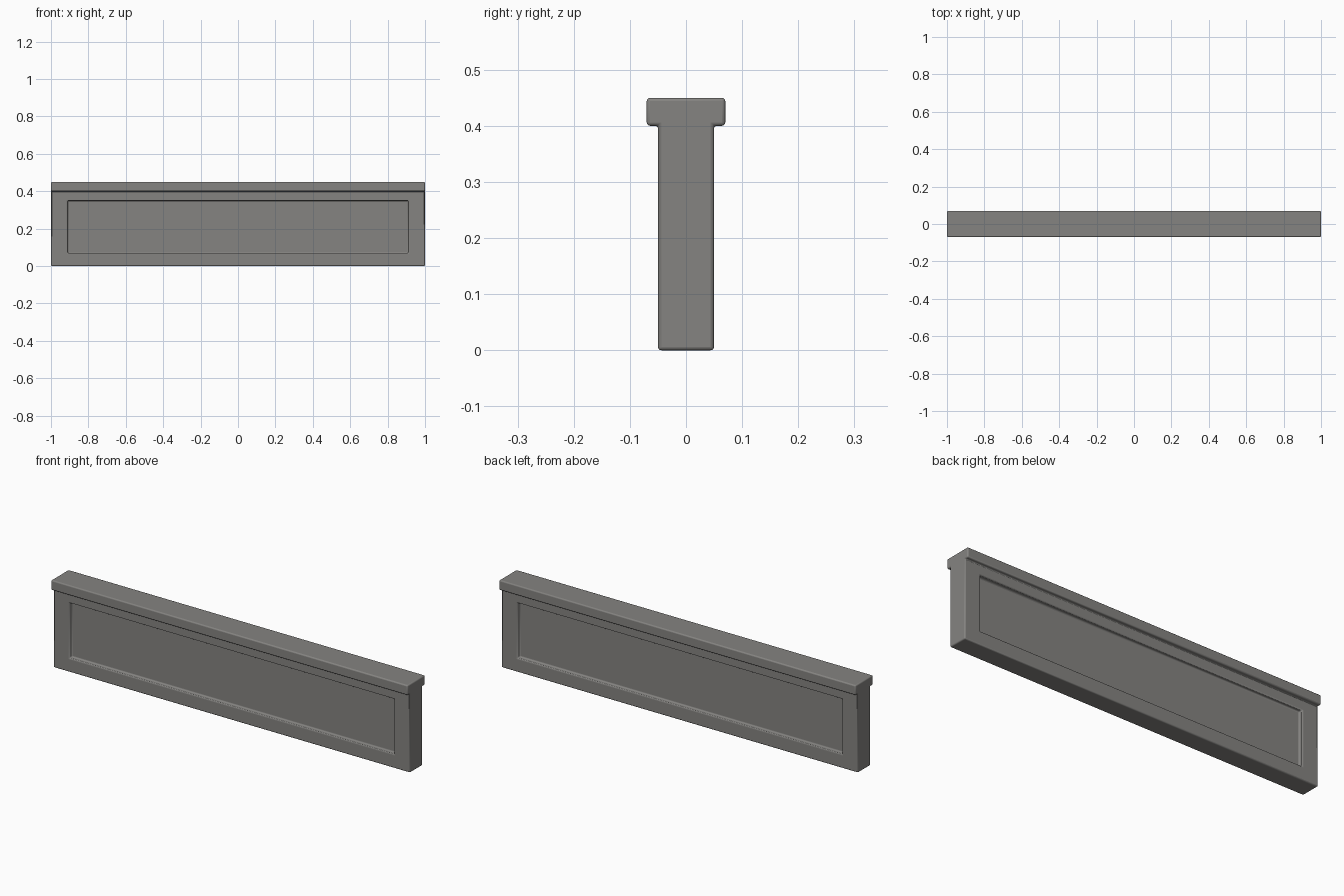
import bpy, bmesh

if "Cube" in bpy.data.objects:
    bpy.data.objects.remove(bpy.data.objects["Cube"])

HALF_LEN = 1.0
PANEL_X, PANEL_Z0, PANEL_Z1, PANEL_DEPTH = 0.91, 0.07, 0.35, 0.02

# T-shaped wall profile (y, z): slim body with an overhanging cap
half = [(0.05, 0.0), (0.05, 0.40), (0.07, 0.40), (0.07, 0.45)]
profile = half + [(-y, z) for y, z in reversed(half)]

bm = bmesh.new()
end = bm.faces.new([bm.verts.new((-HALF_LEN, y, z)) for y, z in profile])
ext = bmesh.ops.extrude_face_region(bm, geom=[end], use_keep_orig=True)
bmesh.ops.translate(bm, vec=(2 * HALF_LEN, 0, 0),
                    verts=[v for v in ext["geom"] if isinstance(v, bmesh.types.BMVert)])
bmesh.ops.recalc_face_normals(bm, faces=bm.faces)

# Recessed panel on both long sides of the body
sides = [f for f in bm.faces
         if abs(f.normal.y) > 0.9 and f.calc_center_median().z < 0.3]
for face in sides:
    sign = 1 if face.normal.y > 0 else -1
    bmesh.ops.inset_individual(bm, faces=[face], thickness=0.05)
    for v in face.verts:
        v.co.x = PANEL_X if v.co.x > 0 else -PANEL_X
        v.co.z = PANEL_Z1 if v.co.z > 0.2 else PANEL_Z0
    floor = bmesh.ops.extrude_discrete_faces(bm, faces=[face])["faces"][0]
    bmesh.ops.translate(bm, vec=(0, -sign * PANEL_DEPTH, 0), verts=floor.verts)

mesh = bpy.data.meshes.new("parapet_wall")
bm.to_mesh(mesh)
bm.free()
wall = bpy.data.objects.new("parapet_wall", mesh)
bpy.context.collection.objects.link(wall)

# Dark, slightly warm stone
stone = bpy.data.materials.new("dark_stone")
stone.diffuse_color = (0.235, 0.23, 0.22, 1)
stone.use_nodes = True
stone.node_tree.nodes["Principled BSDF"].inputs["Base Color"].default_value = stone.diffuse_color
mesh.materials.append(stone)

# Softened edges
bevel = wall.modifiers.new("soft_edges", "BEVEL")
bevel.width = 0.006
bevel.segments = 3
bevel.limit_method = "ANGLE"

bpy.context.view_layer.objects.active = wall
wall.select_set(True)
bpy.ops.object.shade_smooth_by_angle()
